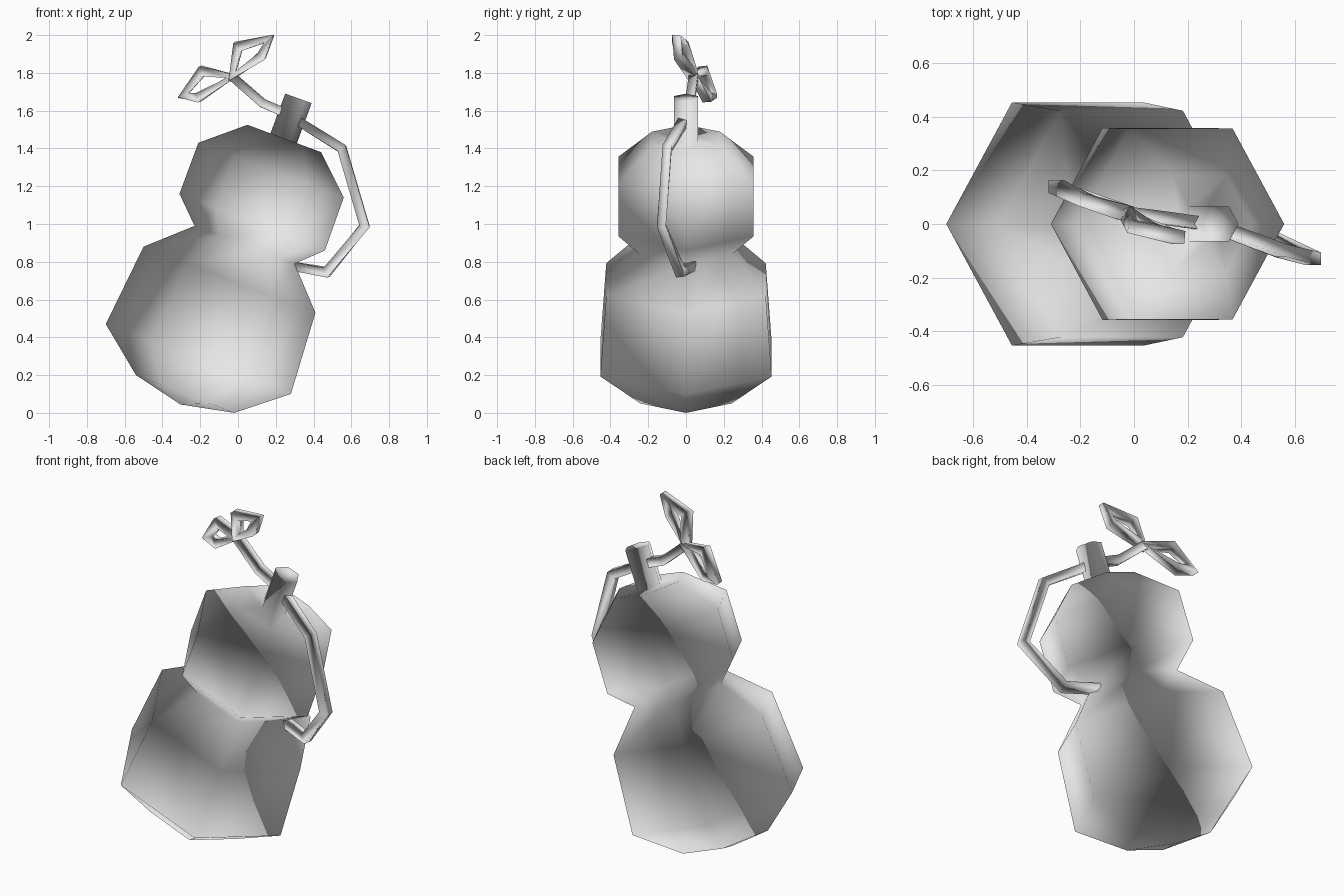
import bpy
import bmesh
import math
from mathutils import Vector

cube = bpy.data.objects.get("Cube")
if cube:
    bpy.data.objects.remove(cube, do_unlink=True)

SIDES = 6
HALF_WIDTH = 0.024

grey = bpy.data.materials.new("light_grey")
grey.use_nodes = True
grey.diffuse_color = (0.8, 0.8, 0.8, 1)
grey.node_tree.nodes["Principled BSDF"].inputs["Base Color"].default_value = (0.8, 0.8, 0.8, 1)


def skin(name, rings, closed=False, poles=()):
    """Bridge rings of points; close the ends with poles, or flat caps, or join them."""
    bm = bmesh.new()
    loops = [[bm.verts.new(p) for p in ring] for ring in rings]
    pairs = list(zip(loops, loops[1:]))
    if closed:
        pairs.append((loops[-1], loops[0]))
    count = len(loops[0])
    for a, b in pairs:
        for i in range(count):
            j = (i + 1) % count
            bm.faces.new((a[i], a[j], b[j], b[i]))
    for loop, (x, z) in zip((loops[0], loops[-1]), poles):
        pole = bm.verts.new((x, 0, z))
        for i in range(count):
            bm.faces.new((loop[i], loop[(i + 1) % count], pole))
    if not closed and not poles:
        bm.faces.new(loops[0])
        bm.faces.new(loops[-1])
    bmesh.ops.recalc_face_normals(bm, faces=bm.faces)
    for f in bm.faces:
        f.smooth = True
    mesh = bpy.data.meshes.new(name)
    bm.to_mesh(mesh)
    bm.free()
    # Smooth shading normals mirrored front to back
    mirrored = [(v.normal.x, -v.normal.y, v.normal.z) for v in mesh.vertices]
    mesh.normals_split_custom_set_from_vertices(mirrored)
    mesh.materials.append(grey)
    bpy.context.collection.objects.link(bpy.data.objects.new(name, mesh))


def hexagon(left, right):
    """Tilted hexagon from its left and right corners in the x-z plane."""
    a, b = Vector((left[0], 0, left[1])), Vector((right[0], 0, right[1]))
    mid, u = (a + b) / 2, (b - a) / 2
    v = Vector((0, u.length, 0))
    angles = [math.tau * i / SIDES for i in range(SIDES)]
    return [mid + u * math.cos(t) + v * math.sin(t) for t in angles]


def tube(name, points, closed=False):
    """Square tube along straight segments, with mitred corners."""
    pts = [Vector(p) for p in points]
    last = len(pts) - 1
    rings = []
    for i, p in enumerate(pts):
        before = pts[i - 1] if i or closed else None
        after = pts[(i + 1) % len(pts)] if i < last or closed else None
        d_in = (p - before).normalized() if before else (after - p).normalized()
        d_out = (after - p).normalized() if after else d_in
        along = (d_in + d_out).normalized()
        side = Vector((0, 1, 0))
        side = (side - along * side.dot(along)).normalized()
        mitre = min(1.3, 1 / along.dot(d_in))
        up = along.cross(side) * HALF_WIDTH * mitre
        side *= HALF_WIDTH
        rings.append([p + side + up, p - side + up, p - side - up, p + side - up])
    skin(name, rings, closed)


# Two-bulb leaning body running on into the short stem
profile = [
    ((-0.54, 0.20), (-0.02, 0.0)),
    ((-0.70, 0.47), (0.28, 0.10)),
    ((-0.50, 0.88), (0.41, 0.53)),
    ((-0.23, 0.99), (0.30, 0.79)),
    ((-0.31, 1.16), (0.46, 0.86)),
    ((-0.21, 1.43), (0.56, 1.14)),
    ((0.05, 1.525), (0.44, 1.38)),
    ((0.17, 1.475), (0.31, 1.422)),
    ((0.25, 1.69), (0.39, 1.64)),
]
skin("gourd_body_and_stem", [hexagon(*ends) for ends in profile],
     poles=((-0.305, 0.045), (0.32, 1.665)))

# Long vine hanging down the left side
tube("hanging_vine", [
    (0.31, -0.01, 1.55), (0.55, -0.10, 1.40), (0.67, -0.13, 0.99),
    (0.47, -0.03, 0.745), (0.27, 0.03, 0.78)])

# Short tendril carrying two open leaf loops
node = (-0.03, 0.04, 1.78)
tube("tendril", [(0.27, 0.0, 1.58), (0.13, 0.02, 1.64), node])
tube("upper_leaf_loop", [
    node, (0.0, -0.01, 1.94), (0.165, -0.05, 1.98), (0.125, -0.04, 1.89)], closed=True)
tube("lower_leaf_loop", [
    node, (-0.19, 0.09, 1.81), (-0.29, 0.14, 1.68), (-0.21, 0.11, 1.67)], closed=True)
